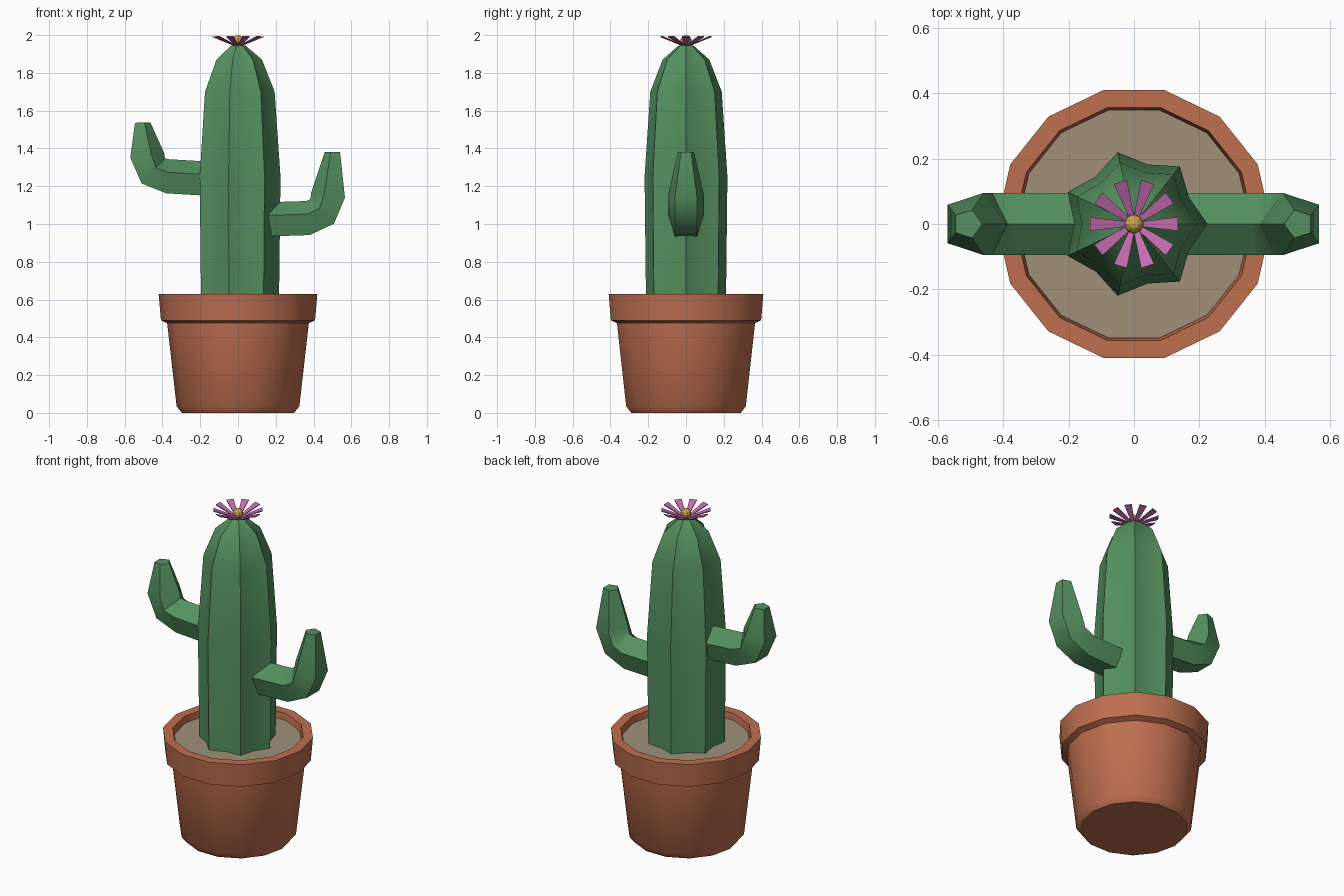
import bpy, bmesh
from math import sin, cos, pi, radians
from mathutils import Vector

if "Cube" in bpy.data.objects:
    bpy.data.objects.remove(bpy.data.objects["Cube"])


def material(name, rgb):
    m = bpy.data.materials.new(name)
    m.diffuse_color = (*rgb, 1)
    m.use_nodes = True
    m.node_tree.nodes["Principled BSDF"].inputs["Base Color"].default_value = m.diffuse_color
    return m


TERRACOTTA = material("terracotta", (0.52, 0.16, 0.08))
SOIL = material("soil", (0.35, 0.285, 0.19))
GREEN = material("green", (0.09, 0.28, 0.115))
PINK = material("pink", (0.55, 0.15, 0.42))
GOLD = material("gold", (0.60, 0.36, 0.07))


def loft(name, rings, mat, smooth=40):
    """Skin a stack of equal-sized rings and cap both ends."""
    bm = bmesh.new()
    loops = [[bm.verts.new(p) for p in ring] for ring in rings]
    n = len(loops[0])
    for a, b in zip(loops, loops[1:]):
        for i in range(n):
            j = (i + 1) % n
            bm.faces.new((a[i], a[j], b[j], b[i]))
    bm.faces.new(loops[0][::-1])
    bm.faces.new(loops[-1])
    bmesh.ops.recalc_face_normals(bm, faces=bm.faces)
    mesh = bpy.data.meshes.new(name)
    bm.to_mesh(mesh)
    bm.free()
    mesh.materials.append(mat)
    ob = bpy.data.objects.new(name, mesh)
    bpy.context.collection.objects.link(ob)
    if smooth:
        bpy.ops.object.select_all(action='DESELECT')
        ob.select_set(True)
        bpy.context.view_layer.objects.active = ob
        bpy.ops.object.shade_smooth_by_angle(angle=radians(smooth))
    return ob


def circle(r, z, n, valley=1.0):
    """Horizontal ring; every second point is pulled in by the valley factor."""
    return [Vector((r * (valley if i % 2 else 1) * cos(2 * pi * i / n),
                    r * (valley if i % 2 else 1) * sin(2 * pi * i / n), z)) for i in range(n)]


# Pot with thick rim, and soil
pot = [(0.297, 0), (0.325, 0.035), (0.375, 0.475), (0.408, 0.49),
       (0.42, 0.63), (0.365, 0.63), (0.357, 0.57)]
loft("pot", [circle(r, z, 14) for r, z in pot], TERRACOTTA)
loft("soil", [circle(0.357, z, 14) for z in (0.575, 0.592)], SOIL)

# Seven-ribbed trunk
trunk = [(0.217, 0.58), (0.225, 1.25), (0.194, 1.70), (0.127, 1.87), (0.04, 1.945)]
loft("trunk", [circle(r, z, 14, 0.83) for r, z in trunk], GREEN)


def arm(name, side, path):
    """Pentagonal arm; path rows are x, z, radius, tilt in degrees."""
    rings = []
    for x, z, r, tilt in path:
        t = radians(tilt)
        ring = []
        for k in range(5):
            a = 2 * pi * k / 5
            u = r * cos(a)
            ring.append(Vector((side * (x - u * sin(t)), r * sin(a), z + u * cos(t))))
        rings.append(ring)
    loft(name, rings, GREEN, 45)


# Two upturned arms
arm("right_arm", 1, [(0.10, 1.013, 0.1, 2), (0.372, 1.022, 0.1, 5), (0.452, 1.060, 0.1, 43),
                     (0.486, 1.150, 0.1, 82), (0.504, 1.38, 0.045, 90)])
arm("left_arm", -1, [(0.10, 1.227, 0.1, 2), (0.372, 1.243, 0.1, 5), (0.455, 1.274, 0.1, 43),
                     (0.490, 1.362, 0.1, 82), (0.509, 1.537, 0.045, 88)])

# Flower: ten wedge-shaped petals and a round centre
for i in range(10):
    a = 2 * pi * i / 10
    out, across = Vector((cos(a), sin(a), 0)), Vector((-sin(a), cos(a), 0))
    rings = []
    for r, w, z in ((0.015, 0.007, 1.944), (0.135, 0.021, 1.992)):
        c = out * r + Vector((0, 0, z))
        t = Vector((0, 0, 0.003))
        rings.append([c + across * w - t, c + across * w + t, c - across * w + t, c - across * w - t])
    loft(f"petal_{i + 1}", rings, PINK, 0)

bpy.ops.mesh.primitive_uv_sphere_add(segments=8, ring_count=6, radius=0.03, location=(0, 0, 1.97))
centre = bpy.context.object
centre.name = "flower_centre"
centre.data.materials.append(GOLD)
